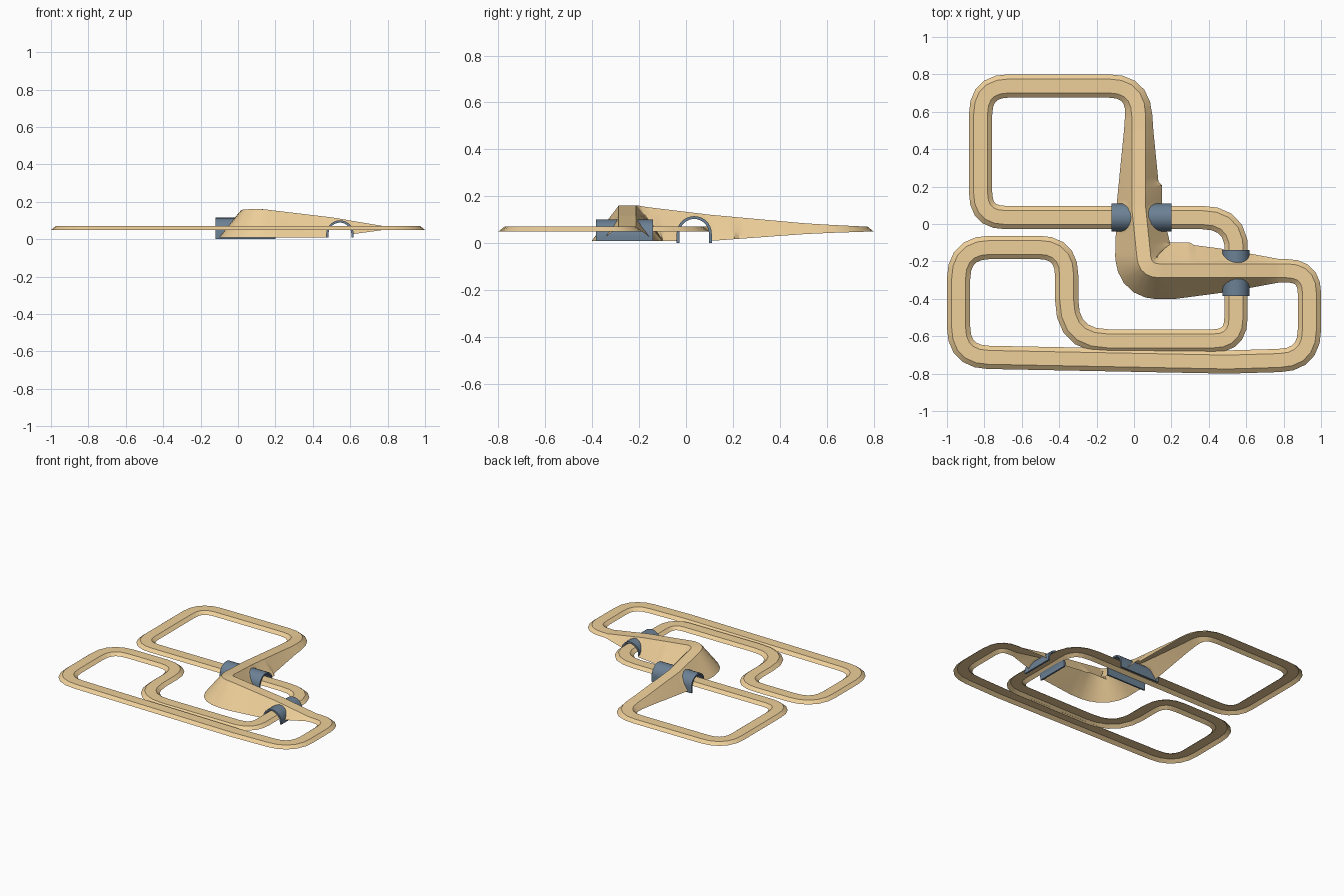
import bpy, bmesh, math
from mathutils import Vector

if "Cube" in bpy.data.objects:
    bpy.data.objects.remove(bpy.data.objects["Cube"])

def material(name, col):
    m = bpy.data.materials.new(name)
    m.diffuse_color = (*col, 1)
    m.use_nodes = True
    m.node_tree.nodes["Principled BSDF"].inputs["Base Color"].default_value = m.diffuse_color
    return m

SAND = material("sand", (0.85, 0.62, 0.32))
STEEL = material("blue_grey", (0.15, 0.22, 0.30))
BASE, HALF = 0.07, 0.037

# Circuit corners: x, y, z, corner trim
CORNERS = [
    (0.56, 0.035, .07, .20), (0.545, -0.20, .07, 0), (0.545, -0.625, .07, .12),
    (-0.36, -0.625, .07, .22), (-0.36, -0.125, .07, .15), (-0.938, -0.125, .07, .17),
    (-0.938, -0.71, .07, .16), (0.5, -0.738, .07, 0), (0.938, -0.725, .07, .16),
    (0.938, -0.25, .07, .12), (0.78, -0.25, .07, 0), (0.5, -0.25, .117, 0),
    (0.14, -0.25, .16, 0), (0.06, -0.247, .163, .07), (0.025, 0.09, .122, 0),
    (0.025, 0.50, .085, 0), (0.025, 0.738, .07, .16), (-0.82, 0.738, .07, .15),
    (-0.82, 0.035, .07, .13),
]
# Tunnels: axis, cross position, arc centre height, outer radius, start, end, foot height
TUNNELS = {"bridge_tunnel": ('x', 0.035, 0.04, 0.075, -0.12, 0.20, 0.0),
           "ramp_tunnel": ('y', 0.545, 0.028, 0.073, -0.385, -0.14, 0.01)}

def circuit():
    pts, n = [], len(CORNERS)
    P = [Vector(c[:3]) for c in CORNERS]
    for i, c in enumerate(P):
        r = CORNERS[i][3]
        if r == 0:
            pts.append(c)
            continue
        a = c + (P[i - 1] - c).normalized() * min(r, (P[i - 1] - c).length * .95)
        b = c + (P[(i + 1) % n] - c).normalized() * min(r, (P[(i + 1) % n] - c).length * .95)
        for k in range(6):
            t = k / 5
            pts.append(a * (1 - t) ** 2 + c * 2 * t * (1 - t) + b * t * t)
    out = []
    for i, p in enumerate(pts):
        q = pts[(i + 1) % len(pts)]
        k = max(1, round((q - p).length / 0.02))
        out += [p.lerp(q, j / k) for j in range(k)]
    return out

PATH = circuit()
N = len(PATH)

def left_normal(i):
    d1 = (PATH[i] - PATH[i - 1]).xy.normalized()
    d2 = (PATH[(i + 1) % N] - PATH[i]).xy.normalized()
    d = (d1 + d2).normalized()
    return Vector((-d.y, d.x, 0)) / max(d.dot(d1), 0.7)

def finish(bm, name, mat):
    me = bpy.data.meshes.new(name)
    bm.to_mesh(me)
    bm.free()
    me.materials.append(mat)
    ob = bpy.data.objects.new(name, me)
    bpy.context.collection.objects.link(ob)
    bpy.context.view_layer.objects.active = ob
    ob.select_set(True)
    bpy.ops.object.shade_smooth_by_angle(angle=math.radians(25))
    ob.select_set(False)
    return ob

def loop_faces(bm, rings, flip=False):
    for i in range(len(rings)):
        a, b = rings[i], rings[(i + 1) % len(rings)]
        for j in range(len(a) - 1):
            f = [a[j], a[j + 1], b[j + 1], b[j]]
            bm.faces.new(f[::-1] if flip else f)

# Road surface
bm = bmesh.new()
loop_faces(bm, [[bm.verts.new(PATH[i] + left_normal(i) * s * HALF) for s in (1, -1)]
                for i in range(N)], True)
finish(bm, "road_surface", SAND)

# Sloping embankments, opened where the tunnels pass through
def embankment(name, side):
    bm = bmesh.new()
    rings, raised, rows = [], set(), 8
    for i, p in enumerate(PATH):
        h = max(0, p.z - BASE)
        nrm = left_normal(i) * side
        top = p + nrm * HALF
        end = p + nrm * (HALF + 0.025 + min(0.09, 1.1 * h))
        end.z = 0.05 - min(0.04, 0.8 * h)
        if side < 0 and h > 0.04 and p.x < 0.3:
            end.x = max(end.x, 0.15)
            end.y = max(end.y, -0.10)
        ring = [bm.verts.new(top.lerp(end, k / rows)) for k in range(rows + 1)]
        if h > 0.015:
            raised.update(ring)
        rings.append(ring)
    loop_faces(bm, rings, side > 0)
    for axis, pos, cz, rad, *_ in TUNNELS.values():
        c, r = (1 if axis == 'x' else 0), rad - 0.006
        inside = {v for v in raised if v.is_valid and abs(v.co[c] - pos) < r
                  and math.hypot(v.co[c] - pos, max(0, v.co.z - cz)) < r}
        bmesh.ops.delete(bm, geom=[f for f in bm.faces if all(v in inside for v in f.verts)],
                         context='FACES')
        for v in [v for v in inside if v.is_valid]:
            d, z = v.co[c] - pos, max(0, v.co.z - cz)
            s = r / max(math.hypot(d, z), 1e-4)
            v.co[c] = pos + d * s
            if z > 0:
                v.co.z = cz + z * s
        raised = {v for v in raised if v.is_valid}
    finish(bm, name, SAND)

embankment("left_embankment", 1)
embankment("right_embankment", -1)

# Arched tunnels
def tunnel(name, axis, pos, cz, rad, start, end, foot):
    def arch(r):
        arc = [(r * math.cos(math.pi * k / 14), cz + r * math.sin(math.pi * k / 14))
               for k in range(15)]
        return [(r, foot)] + arc + [(-r, foot)]
    profile = arch(rad) + arch(rad - 0.012)[::-1]
    bm = bmesh.new()
    def put(u, z, along):
        return bm.verts.new((along, pos + u, z) if axis == 'x' else (pos + u, along, z))
    A, B = ([put(u, z, t) for u, z in profile] for t in (start, end))
    n = len(profile)
    for i in range(n):
        j = (i + 1) % n
        bm.faces.new((A[i], A[j], B[j], B[i]))
    for i in range(n // 2 - 1):
        for S in (A, B):
            bm.faces.new((S[i], S[i + 1], S[n - 2 - i], S[n - 1 - i]))
    bmesh.ops.recalc_face_normals(bm, faces=bm.faces)
    finish(bm, name, STEEL)

for name, spec in TUNNELS.items():
    tunnel(name, *spec)
